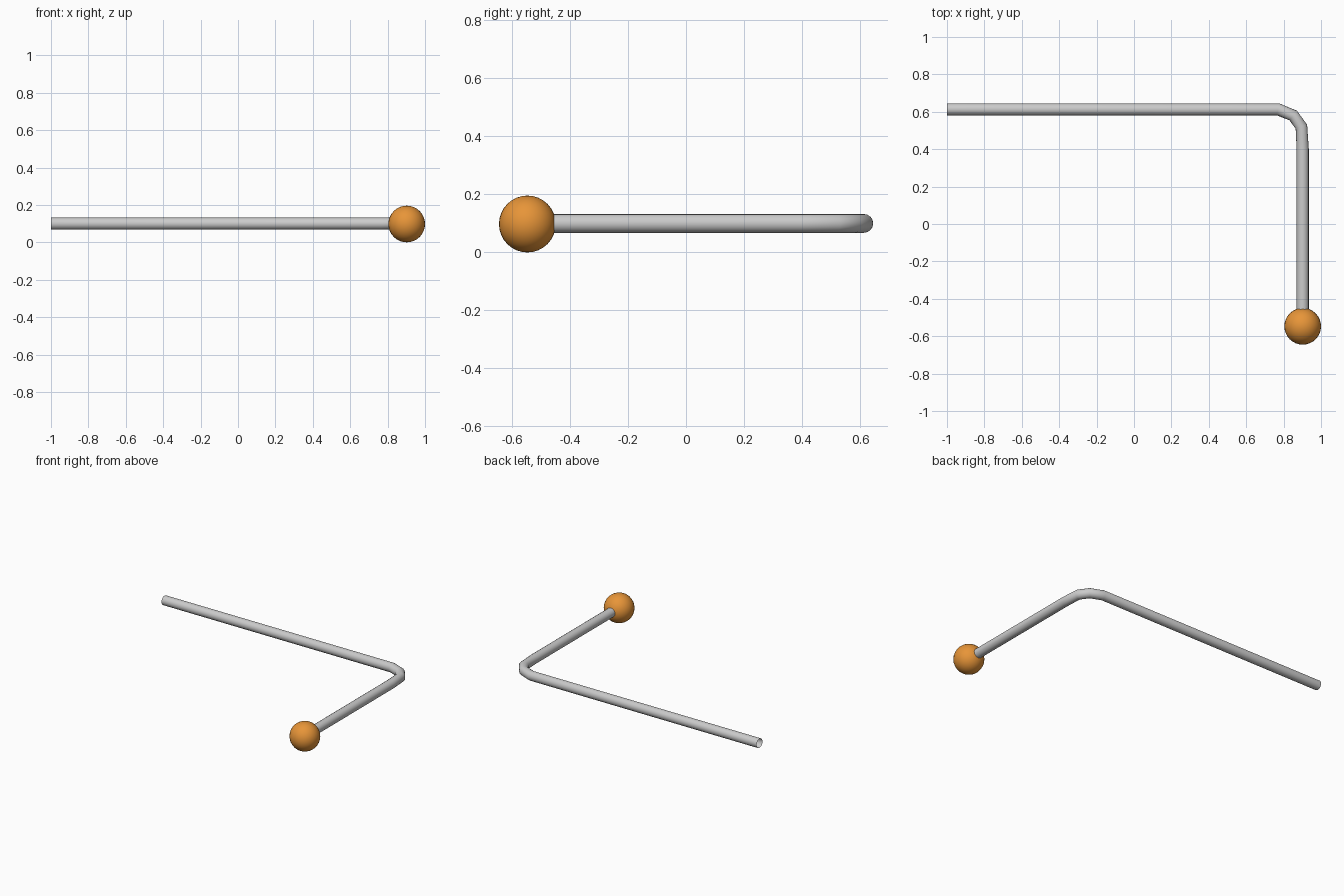
import bpy

if "Cube" in bpy.data.objects:
    bpy.data.objects.remove(bpy.data.objects["Cube"])

Z = 0.1

# Bent rod: round tube swept along an L-shaped path
path = [(-1.0, 0.613), (0.77, 0.613), (0.851, 0.58), (0.895, 0.52),
        (0.902, 0.40), (0.902, -0.47)]
curve = bpy.data.curves.new("bent_rod", 'CURVE')
curve.dimensions = '3D'
curve.bevel_depth = 0.0325
curve.bevel_resolution = 6
curve.use_fill_caps = False
spline = curve.splines.new('POLY')
spline.points.add(len(path) - 1)
for point, (x, y) in zip(spline.points, path):
    point.co = (x, y, Z, 1)
spline.use_smooth = True
rod = bpy.data.objects.new("bent_rod", curve)
bpy.context.collection.objects.link(rod)
bpy.ops.object.select_all(action='DESELECT')
rod.select_set(True)
bpy.context.view_layer.objects.active = rod
bpy.ops.object.convert(target='MESH')

# Ball knob on the short arm
bpy.ops.mesh.primitive_uv_sphere_add(segments=32, ring_count=16, radius=0.098,
                                     location=(0.902, -0.547, 0.098))
knob = bpy.context.object
knob.name = "ball_knob"
bpy.ops.object.shade_smooth()
orange = bpy.data.materials.new("orange")
orange.diffuse_color = (0.8, 0.3, 0.04, 1)
orange.use_nodes = True
orange.node_tree.nodes["Principled BSDF"].inputs["Base Color"].default_value = orange.diffuse_color
knob.data.materials.append(orange)
